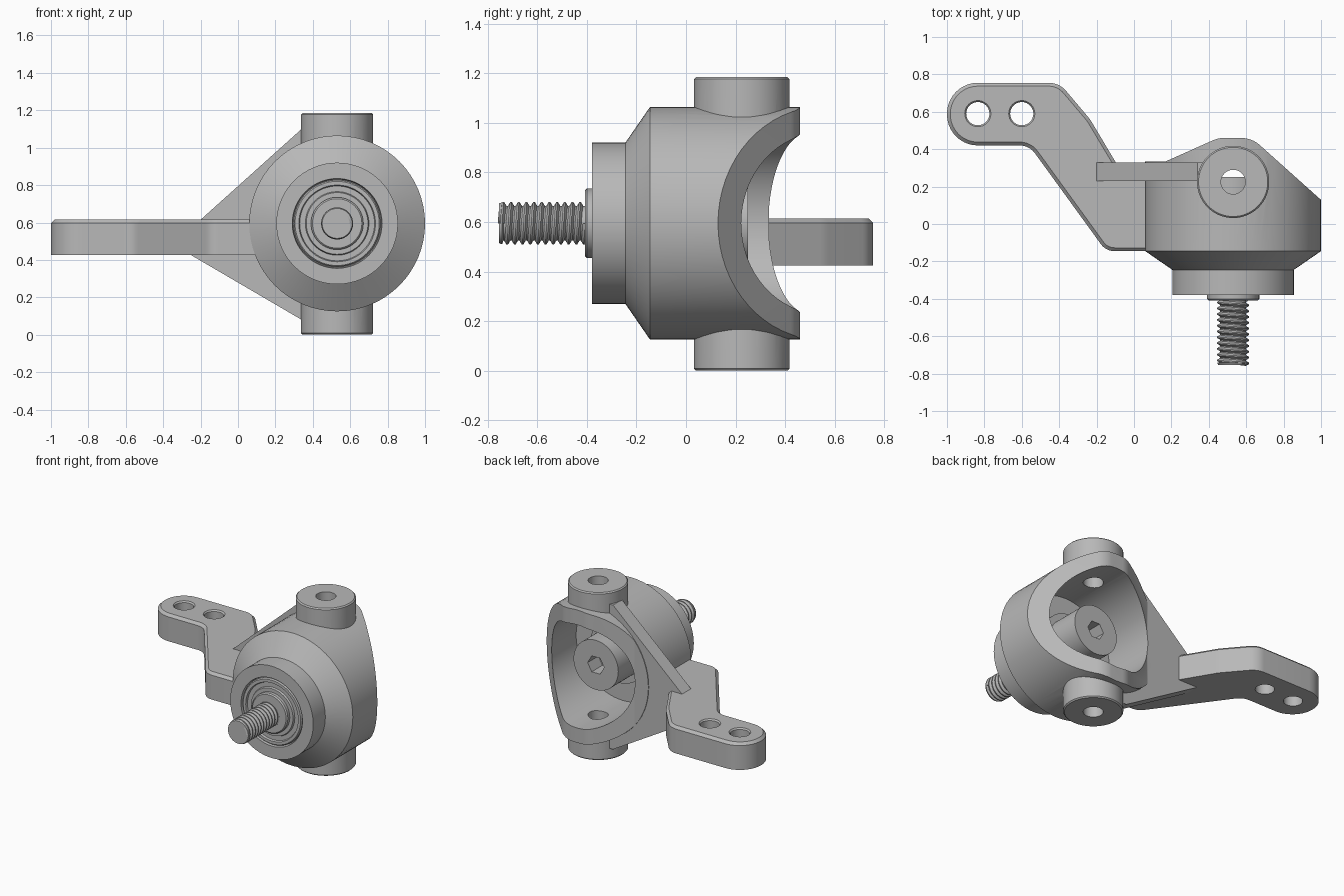
import bpy, bmesh, math
from mathutils import Vector, Matrix

if "Cube" in bpy.data.objects:
    bpy.data.objects.remove(bpy.data.objects["Cube"], do_unlink=True)

CX, CZ, PIN_Y = 0.53, 0.595, 0.225

grey = bpy.data.materials.new("plain grey")
grey.use_nodes = True
grey.diffuse_color = (0.48, 0.48, 0.48, 1)
grey.node_tree.nodes["Principled BSDF"].inputs["Base Color"].default_value = grey.diffuse_color


def make(name, bm):
    bmesh.ops.recalc_face_normals(bm, faces=bm.faces)
    mesh = bpy.data.meshes.new(name)
    bm.to_mesh(mesh)
    bm.free()
    mesh.materials.append(grey)
    obj = bpy.data.objects.new(name, mesh)
    bpy.context.collection.objects.link(obj)
    return obj


def lathe(name, profile, x, other, axis="Y", sides=64):
    """Closed solid turned about Y (through x, z) or Z (through x, y)."""
    bm = bmesh.new()
    rings = []
    for h, r in profile:
        ring = []
        for k in range(sides):
            a = math.tau * k / sides
            u, v = r * math.cos(a), r * math.sin(a)
            co = (x + u, h, other + v) if axis == "Y" else (x + u, other + v, h)
            ring.append(bm.verts.new(co))
        rings.append(ring)
    for lo, hi in zip(rings, rings[1:]):
        for k in range(sides):
            n = (k + 1) % sides
            bm.faces.new((lo[k], lo[n], hi[n], hi[k]))
    bm.faces.new(rings[0])
    bm.faces.new(rings[-1])
    return make(name, bm)


def prism(name, outline, low, high, axis="Z", chamfer=0):
    """Outline in XY raised along Z, or outline in XZ raised along Y."""
    def place(p, h):
        return (p[0], p[1], h) if axis == "Z" else (p[0], h, p[1])
    bm = bmesh.new()
    a = [bm.verts.new(place(p, low)) for p in outline]
    b = [bm.verts.new(place(p, high)) for p in outline]
    bm.faces.new(a)
    top = bm.faces.new(b)
    for i in range(len(a)):
        j = (i + 1) % len(a)
        bm.faces.new((a[i], a[j], b[j], b[i]))
    if chamfer:
        bmesh.ops.recalc_face_normals(bm, faces=bm.faces)
        bmesh.ops.bevel(bm, geom=list(top.edges), offset=chamfer, segments=1, affect="EDGES")
    return make(name, bm)


def rounded(corners, steps=10):
    """Polygon from (x, y, fillet radius) corners."""
    out = []
    for i, (x, y, r) in enumerate(corners):
        p = Vector((x, y))
        if r == 0:
            out.append(p)
            continue
        d1 = (Vector(corners[i - 1][:2]) - p).normalized()
        d2 = (Vector(corners[(i + 1) % len(corners)][:2]) - p).normalized()
        half = d1.angle(d2) / 2
        c = p + (d1 + d2).normalized() * r / math.sin(half)
        t = r / math.tan(half)
        start, end = p + d1 * t - c, p + d2 * t - c
        sweep = start.angle_signed(end)
        for s in range(steps + 1):
            out.append(c + Matrix.Rotation(-sweep * s / steps, 2) @ start)
    return out


def combine(target, tool, op):
    mod = target.modifiers.new("cut", "BOOLEAN")
    mod.operation, mod.object, mod.solver = op, tool, "EXACT"
    bpy.context.view_layer.objects.active = target
    bpy.ops.object.modifier_apply(modifier=mod.name)
    bpy.data.objects.remove(tool, do_unlink=True)


# Housing: turned shell with a shallow bearing seat, trimmed to a peaked back
housing = lathe("housing", [(-0.35, 0.235), (-0.38, 0.24), (-0.38, 0.325), (-0.245, 0.325),
                            (-0.145, 0.47), (0.6, 0.47)], CX, CZ)
trim = prism("trim", rounded([(0, -1, 0), (1.2, -1, 0), (1.2, -0.05, 0), (0.63, 0.46, 0.15),
                              (0.45, 0.46, 0.15), (0.17, 0.335, 0), (0, 0.335, 0)]), -0.2, 1.4)
combine(housing, trim, "INTERSECT")

# Pivot bosses above and below
bosses = lathe("bosses", [(0, 0.185), (0.008, 0.193), (1.177, 0.193), (1.185, 0.185)],
               CX, PIN_Y, "Z")
combine(housing, bosses, "UNION")

# Triangular web between the bosses and the arm
web = prism("web", [(-0.2, 0.615), (0.34, 1.1), (CX, 1.1), (CX, 0.08), (0.34, 0.08),
                    (-0.25, 0.425)], 0.23, 0.33, "Y")
combine(housing, web, "UNION")

# Open cavity and pivot pin hole
combine(housing, lathe("cavity", [(-0.05, 0.365), (0.8, 0.365)], CX, CZ), "DIFFERENCE")
combine(housing, lathe("pin_hole", [(-0.1, 0.065), (1.3, 0.065)], CX, PIN_Y, "Z", 32),
        "DIFFERENCE")

# Cranked steering arm with two link holes
arm = prism("steering_arm", rounded([
    (-1, 0.755, 0.165), (-0.4, 0.755, 0.12), (-0.235, 0.56, 0.25), (-0.08, 0.3, 0),
    (0.12, 0.3, 0), (0.12, -0.145, 0), (-0.15, -0.145, 0.09), (-0.56, 0.42, 0.1),
    (-1, 0.42, 0.165)]), 0.425, 0.615, chamfer=0.018)
for x in (-0.835, -0.6):
    hole = lathe("link_hole", [(0.3, 0.062), (0.605, 0.062), (0.63, 0.082)], x, 0.59, "Z", 32)
    combine(arm, hole, "DIFFERENCE")

# Bearing rings and the axle flange
outer_race = lathe("bearing", [(-0.3, 0.232), (-0.37, 0.232), (-0.378, 0.225), (-0.378, 0.205),
                               (-0.365, 0.2), (-0.365, 0.17), (-0.378, 0.165),
                               (-0.378, 0.1)], CX, CZ)
flange = lathe("axle_flange", [(-0.3, 0.14), (-0.4, 0.14), (-0.408, 0.132), (-0.408, 0.05)],
               CX, CZ)

# Axle head inside the cavity with a hex socket
collar = lathe("inner_collar", [(-0.1, 0.22), (0.0, 0.22)], CX, CZ)
head = lathe("axle_head", [(-0.1, 0.175), (0.25, 0.175)], CX, CZ)
socket = lathe("socket", [(0.13, 0.065), (0.4, 0.065)], CX, CZ, sides=6)
combine(head, socket, "DIFFERENCE")

# Threaded axle: core, plain tip and a helical ridge
core = lathe("axle_core", [(-0.3, 0.07), (-0.737, 0.07), (-0.742, 0.085), (-0.755, 0.08)],
             CX, CZ, sides=32)
PITCH, SIDES, TURNS = 0.031, 32, 11
bm = bmesh.new()
rows = []
for s in range(SIDES * TURNS + 1):
    a = math.tau * s / SIDES
    y = -0.745 + PITCH * s / SIDES
    rows.append([bm.verts.new((CX + r * math.cos(a), y + dy * PITCH, CZ + r * math.sin(a)))
                 for dy, r in ((-0.48, 0.066), (-0.1, 0.086), (0.1, 0.086), (0.48, 0.066))])
for p, q in zip(rows, rows[1:]):
    for k in range(4):
        n = (k + 1) % 4
        bm.faces.new((p[k], p[n], q[n], q[k]))
bm.faces.new(rows[0])
bm.faces.new(rows[-1])
thread = make("axle_thread", bm)

# Smooth the round surfaces, keep the edges crisp
bpy.ops.object.select_all(action="DESELECT")
for obj in (housing, arm, outer_race, flange, collar, head, core, thread):
    obj.select_set(True)
    bpy.context.view_layer.objects.active = obj
bpy.ops.object.shade_smooth_by_angle(angle=math.radians(25))
